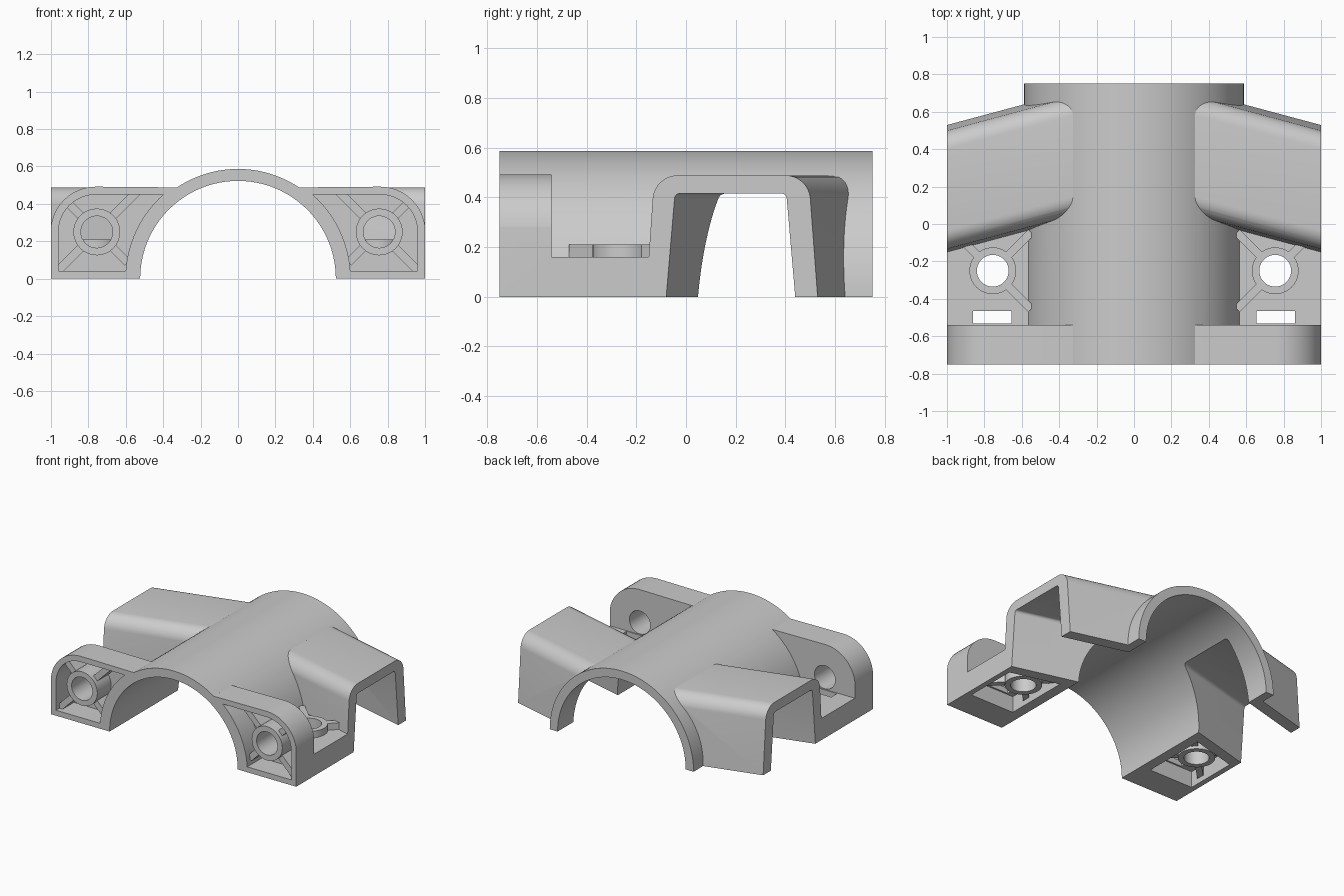
import bpy, bmesh
from math import sin, cos, radians
from mathutils import Vector

if "Cube" in bpy.data.objects:
    bpy.data.objects.remove(bpy.data.objects["Cube"])

SLANT = 0.268  # side arms sweep by 15 degrees


def arc(cx, cy, r, a0, a1, n):
    return [(cx + r * cos(radians(a0 + (a1 - a0) * i / n)),
             cy + r * sin(radians(a0 + (a1 - a0) * i / n))) for i in range(n + 1)]


def circle(cx, cy, r, n=40):
    return arc(cx, cy, r, 0, 360, n)[:-1]


def bar(c, angle, a, b, w=0.022):
    d = Vector((cos(radians(angle)), sin(radians(angle))))
    n = Vector((-d.y, d.x)) * w
    c = Vector(c)
    return [tuple(p) for p in (c + d * a - n, c + d * b - n, c + d * b + n, c + d * a + n)]


def prism(name, pts, vec, mirrored=True):
    """Solid swept from a planar outline; mirrored adds the left-hand copy."""
    bm = bmesh.new()
    for s in ((1, -1) if mirrored else (1,)):
        a = [bm.verts.new((s * p[0], p[1], p[2])) for p in pts]
        b = [bm.verts.new((s * (p[0] + vec[0]), p[1] + vec[1], p[2] + vec[2])) for p in pts]
        bm.faces.new(a)
        bm.faces.new(b[::-1])
        for i in range(len(a)):
            j = (i + 1) % len(a)
            bm.faces.new((a[i], b[i], b[j], a[j]))
    bmesh.ops.recalc_face_normals(bm, faces=bm.faces)
    me = bpy.data.meshes.new(name)
    bm.to_mesh(me)
    bm.free()
    ob = bpy.data.objects.new(name, me)
    bpy.context.collection.objects.link(ob)
    return ob


def along_y(name, pts, y0, y1, mirrored=True):
    return prism(name, [(x, y0, z) for x, z in pts], (0, y1 - y0, 0), mirrored)


def along_z(name, pts, z0, z1, mirrored=True):
    return prism(name, [(x, y, z0) for x, y in pts], (0, 0, z1 - z0), mirrored)


def along_arm(name, pts, x0, x1):
    return prism(name, [(x0, y + SLANT * (1 - x0), z) for y, z in pts],
                 (x1 - x0, SLANT * (x0 - x1), 0))


def combine(tool, op):
    tool.hide_render = True
    m = body.modifiers.new("bool", 'BOOLEAN')
    m.operation, m.solver, m.object = op, 'MANIFOLD', tool
    bpy.context.view_layer.objects.active = body
    bpy.ops.object.modifier_apply(modifier=m.name)
    bpy.data.objects.remove(tool, do_unlink=True)


def add(tool):
    combine(tool, 'UNION')


def cut(tool):
    combine(tool, 'DIFFERENCE')


LUG = (0.755, 0.25)     # bolt centre in the front plates (x, z)
SHELF = (0.755, -0.25)  # bolt centre in the shelves (x, y)

# half-cylinder saddle (all solids overshoot the outer box, trimmed at the end)
body = along_y("pipe_clamp_body", [(0.587, -0.1)] + arc(0, 0, 0.587, 0, 180, 64) + [(-0.587, -0.1)],
               -0.8, 0.8, False)

# front plates, shelves and slanted arms
add(along_y("plates", [(0.32, -0.12), (1.002, -0.12)] + arc(0.76, 0.25, 0.242, 0, 90, 12)
            + [(0.32, 0.488)], -0.83, -0.54))
add(along_z("shelves", [(0.3, -0.6), (1.05, -0.6), (1.05, -0.12), (0.3, 0.07)], -0.14, 0.16))
add(along_arm("arms", [(-0.172, -0.16), (0.541, -0.16)] + arc(0.4, 0.388, 0.1, 4, 90, 8)
              + arc(-0.034, 0.388, 0.1, 90, 176, 8), 1.08, 0.31))

# pockets in the plate fronts and shelf undersides
cut(along_y("plate_pockets", [(0.96, 0.04)] + arc(0.76, 0.25, 0.2, 0, 90, 12)
            + arc(0, 0, 0.602, 48.4, 3.8, 14), -0.9, -0.58))
cut(along_z("shelf_pockets", [(0.6, -0.545), (0.96, -0.545), (0.96, -0.15), (0.6, -0.055)],
            -0.3, 0.12))

# diagonal ribs and round bosses
add(along_y("plate_ribs_a", bar(LUG, 135, -0.31, 0.31), -0.71, -0.56))
add(along_y("plate_ribs_b", bar(LUG, 45, -0.232, 0.23), -0.71, -0.56))
add(along_y("plate_bosses", circle(*LUG, 0.125), -0.74, -0.555))
add(along_z("shelf_ribs_a", bar(SHELF, 45, -0.29, 0.25), 0.04, 0.21))
add(along_z("shelf_ribs_b", bar(SHELF, 135, 0, 0.29), 0.04, 0.21))
add(along_z("shelf_ribs_c", bar(SHELF, 315, 0, 0.305), 0.04, 0.14))
add(along_z("shelf_bosses", circle(*SHELF, 0.125), 0.02, 0.21))

# bore, arm channels, bolt holes and slots
cut(along_y("bore", circle(0, 0, 0.523, 128), -1, 1, False))
cut(along_arm("arm_channels", [(-0.105, -0.3), (0.465, -0.3)]
              + arc(0.385, 0.395, 0.02, 4, 90, 4) + arc(-0.026, 0.395, 0.02, 90, 176, 4),
              1.15, 0.2))
cut(along_y("plate_holes", circle(*LUG, 0.085), -0.9, -0.5))
cut(along_z("shelf_holes", circle(*SHELF, 0.085), -0.3, 0.3))
cut(along_z("slots", [(0.655, -0.533), (0.86, -0.533), (0.86, -0.465), (0.655, -0.465)],
            0.1, 0.2))

# trim flat to the outer box
combine(along_z("trim_box", [(-1, -0.75), (1, -0.75), (1, 0.75), (-1, 0.75)], 0, 1, False),
        'INTERSECT')

# smooth curves with crisp edges
bpy.ops.object.select_all(action='DESELECT')
body.select_set(True)
bpy.context.view_layer.objects.active = body
bpy.ops.object.shade_smooth_by_angle(angle=radians(30))
